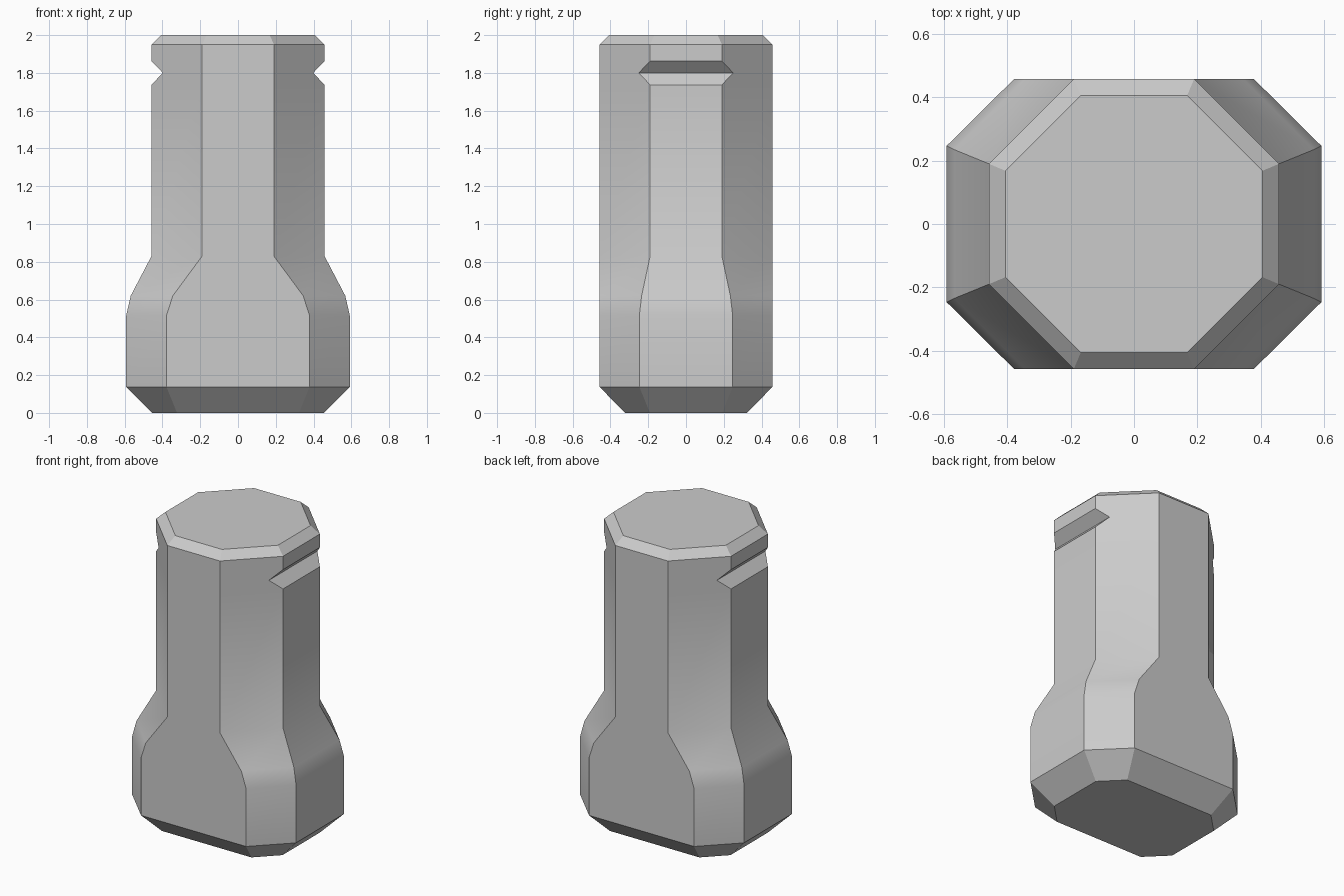
import bpy
import bmesh
import math

cube = bpy.data.objects.get("Cube")
if cube:
    bpy.data.objects.remove(cube, do_unlink=True)

# Single grey finish
grey = bpy.data.materials.new("plain_grey")
grey.use_nodes = True
colour = (0.6, 0.6, 0.6, 1)
grey.diffuse_color = colour
grey.node_tree.nodes["Principled BSDF"].inputs["Base Color"].default_value = colour

# Octagonal sections: height, half width, half depth, front flat half, side flat half
SECTIONS = [
    (0.0, 0.455, 0.323, 0.323, 0.191),     # chamfered foot
    (0.138, 0.592, 0.458, 0.379, 0.247),
    (0.515, 0.592, 0.458, 0.379, 0.247),   # wide base
    (0.62, 0.568, 0.458, 0.345, 0.235),
    (0.83, 0.458, 0.458, 0.19, 0.19),      # shoulder meets shaft
    (1.737, 0.458, 0.458, 0.19, 0.19),
    (1.8, 0.398, 0.458, 0.19, 0.25),       # side notches
    (1.863, 0.458, 0.458, 0.19, 0.19),
    (1.95, 0.458, 0.458, 0.19, 0.19),
    (2.0, 0.406, 0.406, 0.168, 0.168),     # chamfered top
]


def octagon(bm, z, w, d, a, b):
    points = [(w, -b), (w, b), (a, d), (-a, d), (-w, b), (-w, -b), (-a, -d), (a, -d)]
    return [bm.verts.new((x, y, z)) for x, y in points]


# Loft the body through its sections
bm = bmesh.new()
rings = [octagon(bm, *s) for s in SECTIONS]
for low, high in zip(rings, rings[1:]):
    for i in range(len(low)):
        j = (i + 1) % len(low)
        bm.faces.new((low[i], low[j], high[j], high[i]))
bm.faces.new(rings[0][::-1])
bm.faces.new(rings[-1])

# Merge the flat front and back into single faces
flat = [e for e in bm.edges if len(e.link_faces) == 2
        and all(abs(f.normal.y) > 0.999 for f in e.link_faces)]
bm.normal_update()
flat = [e for e in bm.edges
        if all(abs(f.normal.y) > 0.999 for f in e.link_faces)]
bmesh.ops.dissolve_edges(bm, edges=flat, use_verts=False)
bmesh.ops.recalc_face_normals(bm, faces=bm.faces)

mesh = bpy.data.meshes.new("octagonal_peg")
bm.to_mesh(mesh)
bm.free()
mesh.materials.append(grey)
peg = bpy.data.objects.new("octagonal_peg", mesh)
bpy.context.collection.objects.link(peg)

# Soft shoulder, crisp edges elsewhere
bpy.ops.object.select_all(action="DESELECT")
peg.select_set(True)
bpy.context.view_layer.objects.active = peg
bpy.ops.object.shade_smooth_by_angle(angle=math.radians(30))
